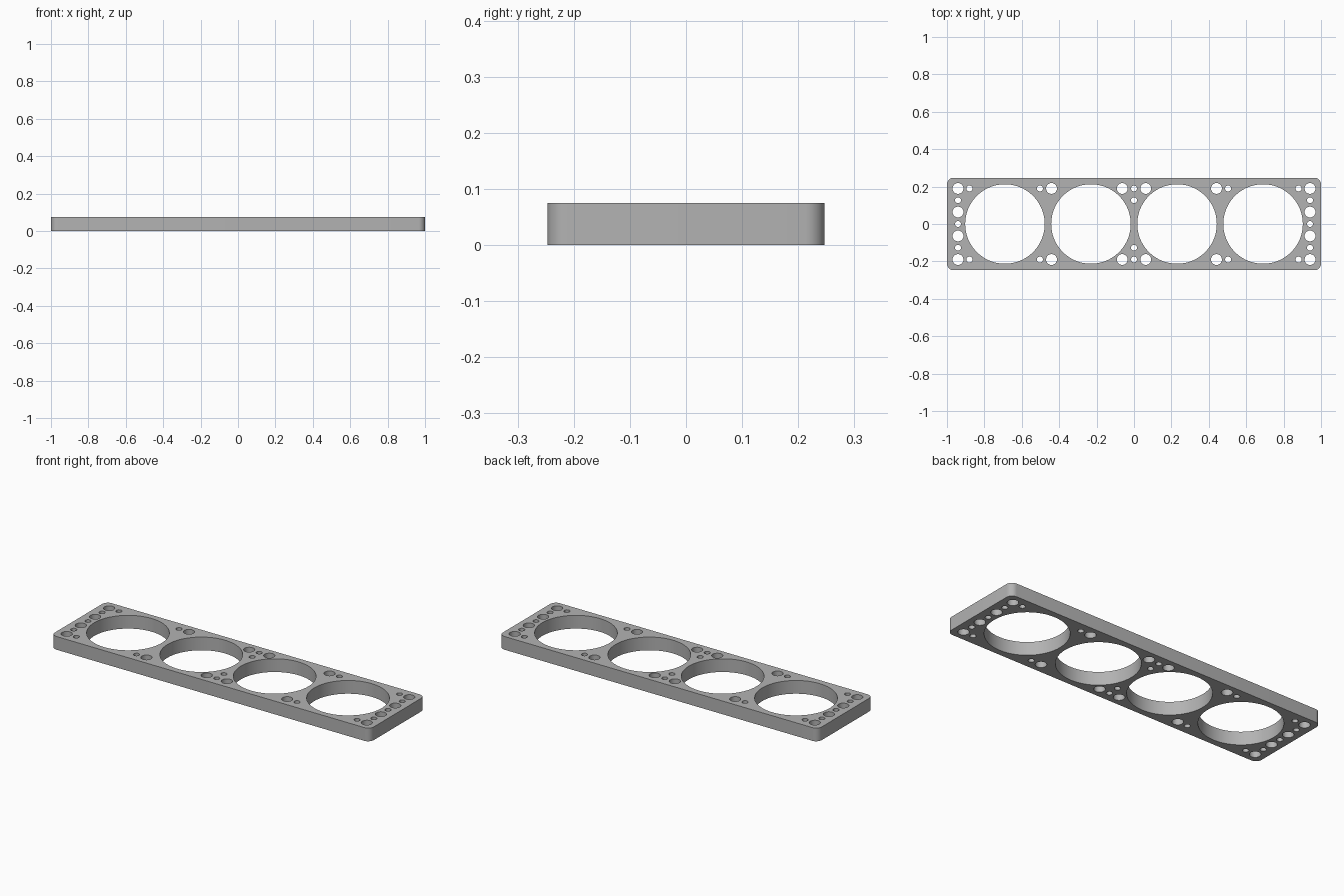
import bpy
import bmesh
from math import cos, sin, pi

cube = bpy.data.objects.get("Cube")
if cube:
    bpy.data.objects.remove(cube, do_unlink=True)

HALF_X, HALF_Y, HEIGHT, CORNER = 1.0, 0.247, 0.075, 0.035
BORE, BOLT, PIN = 0.2125, 0.029, 0.016
ROW, END = 0.19, 0.941


def circle(cx, cy, radius, sides):
    return [(cx + radius * cos(2 * pi * i / sides),
             cy + radius * sin(2 * pi * i / sides)) for i in range(sides)]


def rounded_rectangle(steps=8):
    points = []
    corners = [(1, 1), (-1, 1), (-1, -1), (1, -1)]
    for quarter, (sx, sy) in enumerate(corners):
        for i in range(steps + 1):
            a = (quarter + i / steps) * pi / 2
            points.append((sx * (HALF_X - CORNER) + CORNER * cos(a),
                           sy * (HALF_Y - CORNER) + CORNER * sin(a)))
    return points


def mirrored(x, y):
    """All distinct mirror images of a point across both axes."""
    return {(sx * x, sy * y) for sx in (1, -1) for sy in (1, -1)}


# Outline and the four large bores
loops = [rounded_rectangle()]
for x in (-0.69, -0.23, 0.23, 0.69):
    loops.append(circle(x, 0, BORE, 96))

# Bolt holes and smaller pin holes, mirrored across both axes
bolts = [(END, ROW), (END, 0.064), (0.441, ROW), (0.063, ROW)]
pins = [(END, 0.127), (END, 0), (0.88, ROW), (0.503, ROW), (0, ROW), (0, 0.127)]
for places, radius in ((bolts, BOLT), (pins, PIN)):
    for x, y in places:
        for px, py in sorted(mirrored(x, y)):
            loops.append(circle(px, py, radius, 32))

# Fill between the loops, then extrude to full thickness
bm = bmesh.new()
for loop in loops:
    verts = [bm.verts.new((x, y, 0)) for x, y in loop]
    for a, b in zip(verts, verts[1:] + verts[:1]):
        bm.edges.new((a, b))
bmesh.ops.triangle_fill(bm, edges=bm.edges[:], use_beauty=True)
extruded = bmesh.ops.extrude_face_region(bm, geom=bm.faces[:], use_keep_orig=True)
top = [v for v in extruded["geom"] if isinstance(v, bmesh.types.BMVert)]
bmesh.ops.translate(bm, verts=top, vec=(0, 0, HEIGHT))
bmesh.ops.recalc_face_normals(bm, faces=bm.faces[:])

mesh = bpy.data.meshes.new("spacer_plate")
bm.to_mesh(mesh)
bm.free()
plate = bpy.data.objects.new("spacer_plate", mesh)
bpy.context.collection.objects.link(plate)

# Plain grey material
grey = bpy.data.materials.new("plain_grey")
grey.use_nodes = True
colour = (0.45, 0.45, 0.45, 1)
grey.diffuse_color = colour
grey.node_tree.nodes["Principled BSDF"].inputs["Base Color"].default_value = colour
mesh.materials.append(grey)

# Smooth walls with sharp rims
bpy.ops.object.select_all(action="DESELECT")
plate.select_set(True)
bpy.context.view_layer.objects.active = plate
bpy.ops.object.shade_smooth_by_angle(angle=pi / 6)
